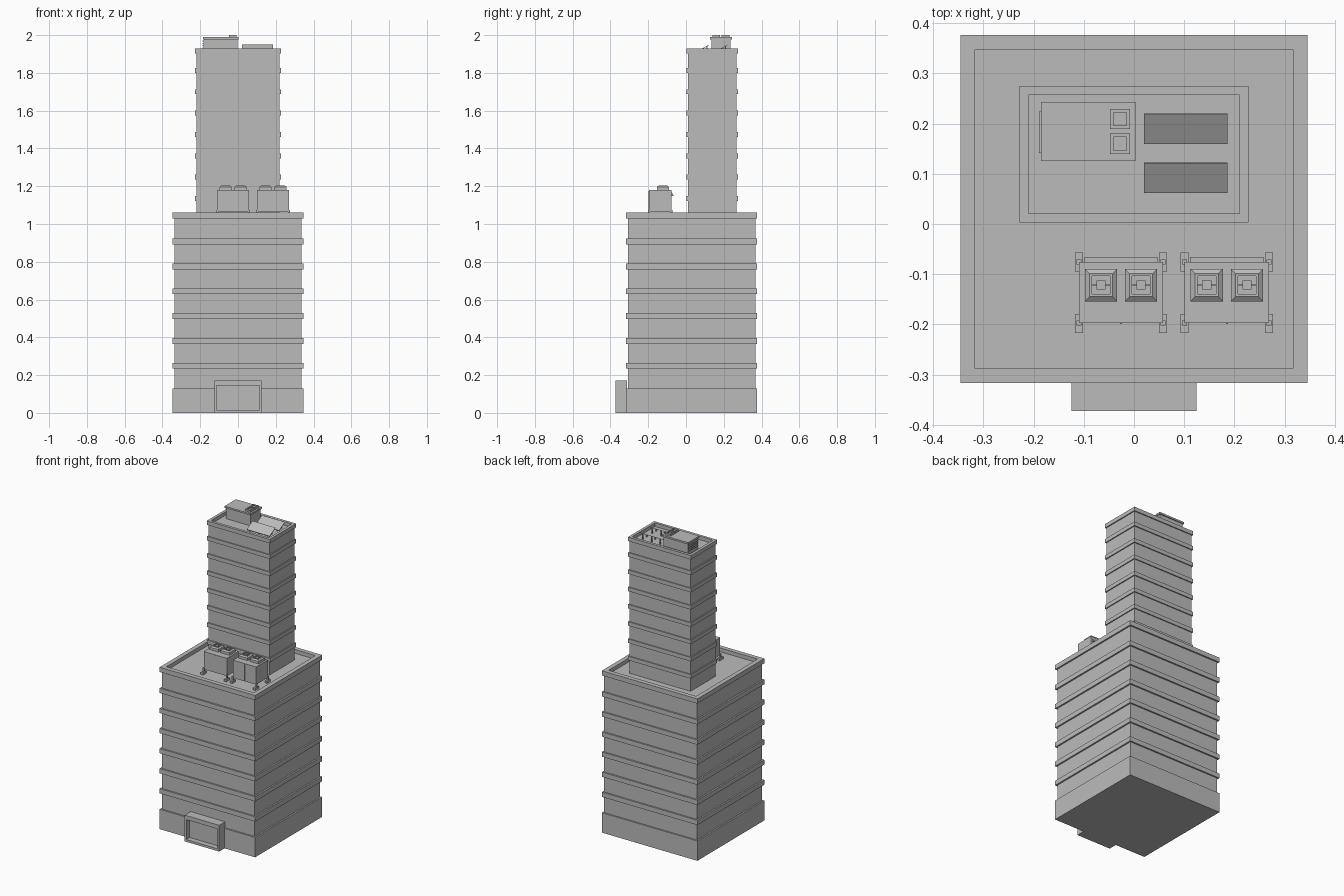
import bpy
import bmesh
from math import atan2
from mathutils import Vector

cube = bpy.data.objects.get("Cube")
if cube:
    bpy.data.objects.remove(cube, do_unlink=True)

GREY = (0.5, 0.5, 0.5, 1.0)
concrete = bpy.data.materials.new("plain grey")
concrete.use_nodes = True
concrete.diffuse_color = GREY
concrete.node_tree.nodes["Principled BSDF"].inputs["Base Color"].default_value = GREY


def finish(name, bm):
    bmesh.ops.recalc_face_normals(bm, faces=bm.faces)
    mesh = bpy.data.meshes.new(name)
    bm.to_mesh(mesh)
    bm.free()
    mesh.materials.append(concrete)
    obj = bpy.data.objects.new(name, mesh)
    bpy.context.collection.objects.link(obj)
    return obj


def box(name, x, y, z):
    """Box between the given (low, high) pairs."""
    bm = bmesh.new()
    bmesh.ops.create_cube(bm, size=1)
    for v in bm.verts:
        v.co = Vector(r[0] if c < 0 else r[1] for r, c in zip((x, y, z), v.co))
    return finish(name, bm)


def stacked_block(name, x, y, profile):
    """Rectangular block whose outline is inset by each (inset, z) step."""
    bm = bmesh.new()
    rings = []
    for inset, z in profile:
        x0, x1, y0, y1 = x[0] + inset, x[1] - inset, y[0] + inset, y[1] - inset
        rings.append([bm.verts.new((px, py, z))
                      for px, py in ((x0, y0), (x1, y0), (x1, y1), (x0, y1))])
    for low, high in zip(rings, rings[1:]):
        for i in range(4):
            j = (i + 1) % 4
            bm.faces.new((low[i], low[j], high[j], high[i]))
    bm.faces.new(rings[0][::-1])
    bm.faces.new(rings[-1])
    return finish(name, bm)


def banded_profile(start, bands, inset, band_height, top, rim, floor):
    """Wall with projecting bands, a parapet and a sunken roof."""
    profile = list(start)
    for z in bands:
        profile += [(inset, z), (0, z), (0, z + band_height), (inset, z + band_height)]
    profile += [(inset, top - band_height), (0, top - band_height),
                (0, top), (rim, top), (rim, floor)]
    return profile


# Podium with ground floor, six ledges and parapet
stacked_block("podium", (-0.346, 0.346), (-0.317, 0.377), banded_profile(
    [(0, 0), (0, 0.13), (0.01, 0.13)],
    [0.234 + 0.1315 * i for i in range(6)], 0.01, 0.031, 1.06, 0.029, 1.035))

# Upper tower with slim ledges and parapet
stacked_block("tower", (-0.228, 0.228), (0.003, 0.275), banded_profile(
    [(0.007, 1.03)],
    [1.122 + 0.113 * i for i in range(7)], 0.007, 0.026, 1.928, 0.018, 1.905))

# Entrance porch with a recessed opening
porch = box("entrance", (-0.125, 0.125), (-0.373, -0.312), (0, 0.172))
bm = bmesh.new()
bm.from_mesh(porch.data)
front = min(bm.faces, key=lambda f: f.calc_center_median().y)
bmesh.ops.inset_region(bm, faces=[front], thickness=0.016)
for v in front.verts:
    v.co.z = 0.015 if v.co.z < 0.08 else 0.145
back = bmesh.ops.extrude_discrete_faces(bm, faces=[front])["faces"][0]
for v in back.verts:
    v.co.y += 0.035
bm.to_mesh(porch.data)
bm.free()


# Rooftop cooling units
def cooling_unit(name, cx):
    y0, y1 = -0.197, -0.076
    half = 0.084
    box(name + "_body", (cx - half, cx + half), (y0, y1), (1.064, 1.18))
    box(name + "_divider", (cx - 0.002, cx + 0.002), (y0 - 0.002, y0), (1.07, 1.175))
    for side in (-1, 1):
        # feet and corner posts
        fx = cx + side * half
        for fy, py in ((-0.198, y0), (-0.076, y1)):
            box(name + "_foot", (fx - 0.008, fx + 0.008),
                (fy - 0.019, fy + 0.019), (1.034, 1.05))
            box(name + "_post", (fx - 0.005, fx + 0.005),
                (py - 0.005, py + 0.005), (1.05, 1.075))
        # fan housings with open tops and central hubs
        px, py = cx + side * 0.04, -0.122
        stacked_block(name + "_fan", (px - 0.032, px + 0.032), (py - 0.032, py + 0.032),
                      [(0, 1.178), (0, 1.196), (0.009, 1.203), (0.014, 1.203),
                       (0.014, 1.192)])
        box(name + "_fan_hub", (px - 0.009, px + 0.009),
            (py - 0.009, py + 0.009), (1.19, 1.204))
        box(name + "_fan_bar", (px - 0.022, px + 0.022),
            (py - 0.002, py + 0.002), (1.192, 1.2))
    # sloping hood at the back
    hood = box(name + "_hood", (cx - 0.073, cx + 0.073), (y1 - 0.002, y1 + 0.01), (1.148, 1.172))
    for v in hood.data.vertices:
        if v.co.y > y1 and v.co.z > 1.16:
            v.co.z = 1.152


cooling_unit("left_cooler", 0.185)
cooling_unit("right_cooler", -0.026)

# Plant room on the tower roof with lid, louvres and two vents
box("plant_room", (-0.18, -0.003), (0.134, 0.236), (1.9, 1.978))
box("plant_room_lid", (-0.185, 0.003), (0.126, 0.243), (1.978, 1.989))
box("louvre_frame", (-0.183, -0.178), (0.14, 0.226), (1.925, 1.975))
for i in range(4):
    z = 1.93 + 0.012 * i
    box("louvre_slat", (-0.189, -0.18), (0.142, 0.224), (z, z + 0.005))
for y in (0.16, 0.209):
    stacked_block("roof_vent", (-0.048, -0.008), (y - 0.02, y + 0.02),
                  [(0, 1.985), (0, 2.0), (0.007, 2.0), (0.007, 1.992)])

# Tilted solar panels on short posts
for y in (0.062, 0.16):
    centre = Vector((0.103, y + 0.03, 1.931))
    tilt = atan2(0.034, 0.06)
    panel = box("solar_panel", (-0.083, 0.083), (-0.034, 0.034), (-0.0015, 0.0015))
    panel.location = centre
    panel.rotation_euler.x = tilt
    for x in (0.04, 0.103, 0.166):
        box("panel_post", (x - 0.003, x + 0.003), (y + 0.046, y + 0.052), (1.903, 1.941))
        box("panel_foot", (x - 0.003, x + 0.003), (y + 0.006, y + 0.012), (1.903, 1.918))
